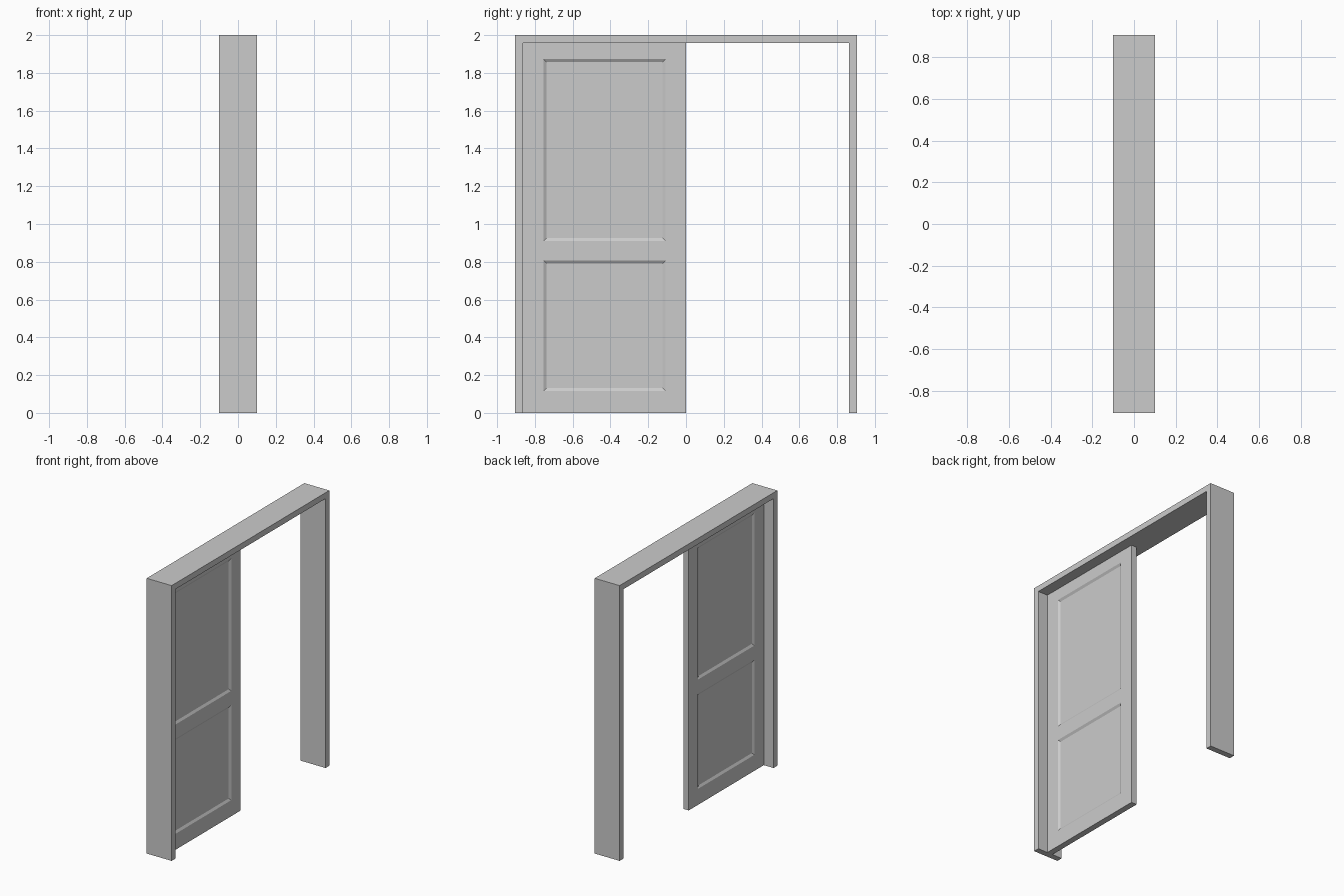
import bpy, bmesh

if "Cube" in bpy.data.objects:
    bpy.data.objects.remove(bpy.data.objects["Cube"])

HALF_W, HALF_D, TOP = 0.905, 0.1, 2.0   # frame outer size
T = 0.043                               # frame board thickness
DOOR_T = 0.022                          # half door thickness


def finish(bm, name):
    mesh = bpy.data.meshes.new(name)
    bm.to_mesh(mesh)
    bm.free()
    ob = bpy.data.objects.new(name, mesh)
    bpy.context.collection.objects.link(ob)
    return ob


# Door frame: U-shaped profile extruded along x
bm = bmesh.new()
w, wi = HALF_W, HALF_W - T
profile = [(-w, 0), (-wi, 0), (-wi, TOP - T), (wi, TOP - T),
           (wi, 0), (w, 0), (w, TOP), (-w, TOP)]
face = bm.faces.new([bm.verts.new((-HALF_D, y, z)) for y, z in profile])
ext = bmesh.ops.extrude_face_region(bm, geom=[face])
bmesh.ops.translate(bm, vec=(2 * HALF_D, 0, 0),
                    verts=[v for v in ext["geom"] if isinstance(v, bmesh.types.BMVert)])
bmesh.ops.recalc_face_normals(bm, faces=bm.faces)
finish(bm, "door_frame")

# Door leaf: one half as a grid of stiles and rails, with two sunk panels
bm = bmesh.new()
ys = [-wi, -0.754, -0.108, 0.0]
zs = [0.0, 0.116, 0.807, 0.910, 1.873, TOP - T]
grid = [[bm.verts.new((DOOR_T, y, z)) for z in zs] for y in ys]
panels = []
for i in range(len(ys) - 1):
    for j in range(len(zs) - 1):
        f = bm.faces.new((grid[i][j], grid[i + 1][j], grid[i + 1][j + 1], grid[i][j + 1]))
        if i == 1 and j in (1, 3):
            panels.append(f)
bm.normal_update()
border = [e for e in bm.edges if e.is_boundary]
bmesh.ops.inset_individual(bm, faces=panels, thickness=0.016, depth=-0.01,
                           use_even_offset=True)

# Door edges, run back to the middle plane and mirrored
ext = bmesh.ops.extrude_edge_only(bm, edges=border)
for v in ext["geom"]:
    if isinstance(v, bmesh.types.BMVert):
        v.co.x = 0.0
bmesh.ops.recalc_face_normals(bm, faces=bm.faces)
if panels[0].normal.x < 0:
    bmesh.ops.reverse_faces(bm, faces=bm.faces)
door = finish(bm, "sliding_door")
door.modifiers.new("both_sides", 'MIRROR').use_clip = True
